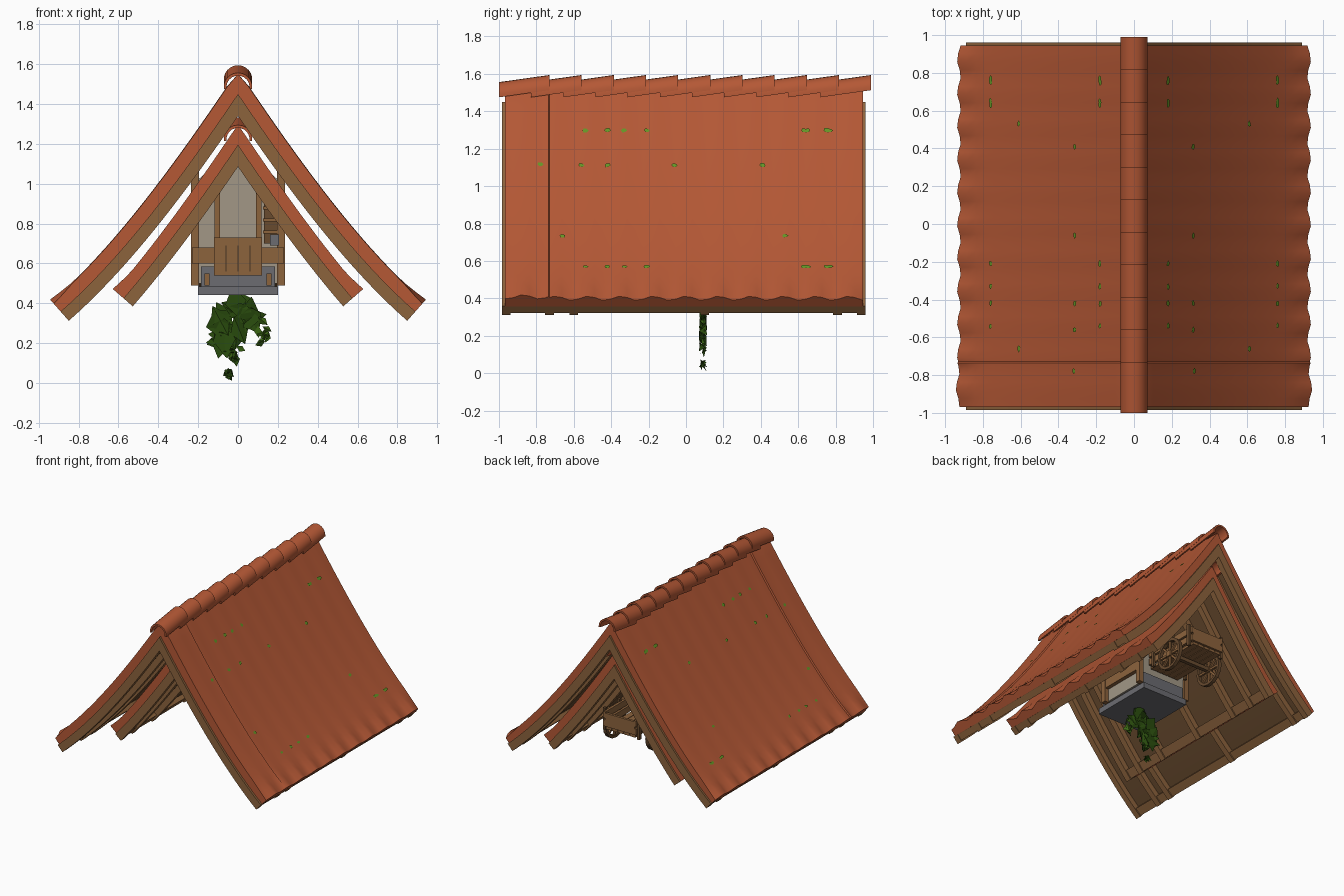
import bpy, bmesh, math, random
from mathutils import Matrix

if "Cube" in bpy.data.objects:
    bpy.data.objects.remove(bpy.data.objects["Cube"])

random.seed(4)


def material(name, rgb):
    m = bpy.data.materials.new(name)
    m.diffuse_color = (*rgb, 1)
    m.use_nodes = True
    m.node_tree.nodes["Principled BSDF"].inputs["Base Color"].default_value = m.diffuse_color
    return m


TILE = material("terracotta", (0.46, 0.098, 0.036))
WOOD = material("brown wood", (0.265, 0.125, 0.046))
DARK = material("dark plank", (0.14, 0.07, 0.028))
STONE = material("grey stone", (0.15, 0.15, 0.165))
PLASTER = material("plaster", (0.36, 0.31, 0.24))
LEAF = material("dark leaf", (0.022, 0.07, 0.004))
LIGHT_LEAF = material("light leaf", (0.05, 0.15, 0.008))
MOSS = material("moss", (0.13, 0.3, 0.02))


def make(name, verts, faces, mat, smooth=False):
    me = bpy.data.meshes.new(name)
    me.from_pydata(verts, [], faces)
    bm = bmesh.new()
    bm.from_mesh(me)
    bmesh.ops.recalc_face_normals(bm, faces=bm.faces)
    bm.to_mesh(me)
    bm.free()
    me.materials.append(mat)
    ob = bpy.data.objects.new(name, me)
    bpy.context.collection.objects.link(ob)
    if smooth:
        bpy.ops.object.select_all(action='DESELECT')
        ob.select_set(True)
        bpy.context.view_layer.objects.active = ob
        bpy.ops.object.shade_smooth_by_angle(angle=math.radians(35))
    return ob


def box(name, x0, x1, y0, y1, z0, z1, mat):
    v = [(x, y, z) for x in (x0, x1) for y in (y0, y1) for z in (z0, z1)]
    f = [(0, 1, 3, 2), (4, 6, 7, 5), (0, 4, 5, 1), (2, 3, 7, 6), (0, 2, 6, 4), (1, 5, 7, 3)]
    return make(name, v, f, mat)


# Sagging roof profile, with offset d measured below the tile surface
def roof_point(t, d):
    slope = -1.482 + 0.6775 * t ** 1.5
    n = math.hypot(slope, 1)
    return t + d * slope / n, 1.55 - 1.482 * t + 0.271 * t ** 2.5 - d / n


def layer(name, d0, d1, ys, xmax, drop, mat, wave=None, smooth=False, n=20):
    def row(d, y, use_wave):
        t0 = 0.0
        for _ in range(30):                       # mitre at the ridge
            t0 = max(0, t0 - roof_point(t0, d)[0])
        pts = []
        for i in range(n + 1):
            t = t0 + (xmax - t0) * i / n
            w = wave(y, t / xmax) if use_wave and wave and i else 0
            x, z = roof_point(t, d - w)
            pts.append((x, y, z - drop))
        return [(-x, y, z) for x, y, z in pts[:0:-1]] + pts

    verts, faces = [], []
    m = 2 * n + 1
    for y in ys:
        verts += row(d0, y, True) + row(d1, y, False)
    for j in range(len(ys) - 1):
        a, b = j * 2 * m, (j + 1) * 2 * m
        for o in (0, m):
            faces += [(a + o + i, a + o + i + 1, b + o + i + 1, b + o + i) for i in range(m - 1)]
        faces += [(a + e, b + e, b + m + e, a + m + e) for e in (0, m - 1)]
    for a in (0, (len(ys) - 1) * 2 * m):
        faces += [(a + i, a + i + 1, a + m + i + 1, a + m + i) for i in range(m - 1)]
    return make(name, verts, faces, mat, smooth)


def wave(y, u):
    ramp = max(0, (u - 0.88) / 0.12)
    return (0.0012 + 0.014 * ramp) * math.cos(2 * math.pi * y / 0.174)


def front_band_wave(y, u):
    return wave(y, u) + (0.01 if y < -0.73 else 0)


def eave_beams(name, y0, y1, t, drop):
    # long beams under the planks, one on each side
    for s in (-1, 1):
        c = [roof_point(a, d) for a, d in ((t - 0.045, .06), (t, .06), (t, .108), (t - 0.045, .108))]
        v = [(s * x, y, z - drop) for y in (y0, y1) for x, z in c]
        make(name, v, [(0, 1, 2, 3), (4, 5, 6, 7)] +
             [(i, (i + 1) % 4, (i + 1) % 4 + 4, i + 4) for i in range(4)], WOOD)


def ridge_caps(name, y_start, count, drop):
    # overlapping tilted half-round tiles
    verts, faces, k = [], [], 12
    for c in range(count):
        o = len(verts)
        y0 = y_start + 0.172 * c
        for y, zb in ((y0, 1.484), (y0 + 0.27, 1.522)):
            for r in (0.072, 0.058):
                for i in range(k + 1):
                    a = math.pi * (1.08 * i / k - 0.04)
                    verts.append((r * math.cos(a), y, zb - drop + r * math.sin(a)))
        s = k + 1
        for i in range(k):
            faces += [(o + i, o + i + 1, o + 2 * s + i + 1, o + 2 * s + i),
                      (o + s + i, o + s + i + 1, o + 3 * s + i + 1, o + 3 * s + i),
                      (o + i, o + i + 1, o + s + i + 1, o + s + i),
                      (o + 2 * s + i, o + 2 * s + i + 1, o + 3 * s + i + 1, o + 3 * s + i)]
        faces += [(o + e, o + 2 * s + e, o + 3 * s + e, o + s + e) for e in (0, k)]
    make(name, verts, faces, TILE, True)


def roof(name, y0, y1, xmax, drop, rafters, wv):
    n = round((y1 - y0) / 0.0435)
    ys = [y0 + (y1 - y0) * i / n for i in range(n + 1)]
    if y0 < -0.9:
        ys = sorted(ys + [-0.735, -0.729])
    layer(name + "_tiles", 0, 0.058, ys, xmax, drop, TILE, wv, True)
    layer(name + "_planks", 0.058, 0.073, [y0 + 0.01, y1 - 0.01], xmax - 0.005, drop, DARK)
    eave_beams(name + "_eave_beam", y0 + 0.01, y1 - 0.01, xmax - 0.003, drop)
    for i, y in enumerate(rafters):
        layer(f"{name}_rafter_{i}", 0.056, 0.118, [y - .023, y + .023], xmax, drop, WOOD)


# Outer and inner roofs
roof("outer_roof", -0.968, 0.945, 0.927, 0, [-0.962, -0.73, -0.6, 0.1, 0.81, 0.937], front_band_wave)
roof("inner_roof", -0.70, 0.885, 0.617, 0.255, [-0.69, -0.55, -0.3, 0.1, 0.5, 0.7, 0.877], wave)
ridge_caps("outer_ridge_caps", -1.0, 11, 0)
ridge_caps("inner_ridge_caps", -0.73, 9, 0.262)

# Moss specks lying on the tiles
mv, mf = [], []
cols = (-0.54, -0.42, -0.33, -0.21, 0.63, 0.65, 0.75, 0.77)
for t, row in ((0.175, cols), (0.755, cols), (0.308, (-.78, -.56, -.42, -.06, .41)), (0.605, (-.66, .53))):
    for y in row:
        for side in (-1, 1):
            o = len(mv)
            for k in range(6):
                a = k * math.pi / 3
                r = random.uniform(0.012, 0.02)
                x, z = roof_point(t + 0.5 * r * math.sin(a), -0.007 if y > -.73 else -.015)
                mv.append((side * x, y + r * math.cos(a), z))
            mf.append(tuple(range(o, o + 6)))
make("moss_specks", mv, mf, MOSS)

# Small house: gabled plaster core on a stone base
gable = [(-0.2, 0.5), (0.2, 0.5), (0.2, 1.02), (0, 1.2), (-0.2, 1.02)]
hv = [(x, y, z) for y in (-0.06, 0.32) for x, z in gable]
make("house_walls", hv, [(0, 1, 2, 3, 4), (5, 6, 7, 8, 9)] +
     [(i, (i + 1) % 5, (i + 1) % 5 + 5, i + 5) for i in range(5)], PLASTER)
box("stone_base", -0.2, 0.2, -0.16, 0.35, 0.44, 0.485, STONE)
box("stone_step", -0.185, 0.185, -0.13, 0.33, 0.485, 0.585, STONE)
for s in (-1, 1):
    for y in (-0.07, 0.32):
        box("corner_post", s * 0.215 - 0.02, s * 0.215 + 0.02, y - 0.02, y + 0.02, 0.49, 1.06, WOOD)
    box("side_rail", s * 0.215 - 0.015, s * 0.215 + 0.015, -0.07, 0.32, 0.6, 0.67, WOOD)
    box("door_post", s * 0.105 - 0.014, s * 0.105 + 0.014, -0.09, -0.06, 0.6, 1.03, WOOD)
    box("step_bracket", s * 0.155 - 0.012, s * 0.155 + 0.012, -0.15, -0.12, 0.49, 0.55, WOOD)
box("front_rail", -0.23, 0.23, -0.1, -0.06, 0.6, 0.68, WOOD)
box("front_bench", -0.12, 0.12, -0.17, -0.09, 0.54, 0.73, WOOD)
for x in (-0.06, 0.0, 0.06):
    box("bench_slot", x - 0.004, x + 0.004, -0.174, -0.168, 0.56, 0.69, DARK)
box("lattice_panel", 0.13, 0.195, -0.075, -0.058, 0.7, 0.97, DARK)
for i in range(4):
    box("lattice_bar", 0.125, 0.2, -0.085, -0.07, 0.75 + i * 0.06, 0.765 + i * 0.06, WOOD)
box("lantern", 0.16, 0.205, -0.12, -0.08, 0.69, 0.745, STONE)

# Two-wheeled cart behind the house
for i in range(5):
    x = -0.13 + i * 0.052
    box("cart_deck_plank", x, x + 0.047, 0.34, 0.82, 0.625, 0.645, WOOD)
for s in (-1, 1):
    for z in (0.65, 0.715):
        box("cart_side_board", s * 0.135 - 0.01, s * 0.135 + 0.01, 0.34, 0.83, z, z + 0.05, WOOD)
    for y in (0.4, 0.62, 0.8):
        box("cart_stake", s * 0.15 - 0.01, s * 0.15 + 0.01, y - 0.012, y + 0.012, 0.61, 0.785, DARK)
box("cart_tail_board", -0.13, 0.13, 0.81, 0.83, 0.65, 0.755, WOOD)
box("cart_axle", -0.2, 0.2, 0.615, 0.645, 0.585, 0.615, DARK)


def wheel(name, x, y, z, r):
    v, f, n = [], [], 16
    for i in range(n):
        a = 2 * math.pi * i / n
        for rr, dx in ((r, -.014), (r, .014), (r * .82, .014), (r * .82, -.014)):
            v.append((x + dx, y + rr * math.cos(a), z + rr * math.sin(a)))
    for i in range(n):
        j = (i + 1) % n
        f += [(4 * i + k, 4 * j + k, 4 * j + (k + 1) % 4, 4 * i + (k + 1) % 4) for k in range(4)]
    make(name + "_rim", v, f, DARK)
    for i in range(4):
        ob = box(name + "_spoke", -.008, .008, -r * .85, r * .85, -.008, .008, WOOD)
        ob.matrix_world = Matrix.Translation((x, y, z)) @ Matrix.Rotation(i * math.pi / 4, 4, 'X')
    box(name + "_hub", x - .02, x + .02, y - .022, y + .022, z - .022, z + .022, WOOD)


for s, nm in ((-1, "left_wheel"), (1, "right_wheel")):
    wheel(nm, s * 0.185, 0.63, 0.6, 0.125)


# Hanging vine: random angular leaves in a thin sheet at y = 0.09
def leaves(name, blobs, size, mat):
    v, f = [], []
    for cx, cz, rx, rz, count in blobs:
        for _ in range(count):
            a, q = random.uniform(0, 6.28), math.sqrt(random.random())
            px, pz = cx + rx * q * math.cos(a), cz + rz * q * math.sin(a)
            s, b, o = size * random.uniform(.7, 1.2), random.uniform(0, 6.28), len(v)
            for k in range(4):
                ang = b + k * math.pi / 2
                ln = s * (1 if k % 2 == 0 else 0.65)
                v.append((px + ln * math.cos(ang), 0.09 + random.uniform(-.022, .022),
                          max(0.0, pz + ln * math.sin(ang))))
            f += [(o, o + 1, o + 2), (o, o + 2, o + 3)]
    make(name, v, f, mat)


leaves("vine_leaves", [(0.02, 0.39, .06, .04, 7), (-.05, .27, .06, .08, 12), (0.07, 0.33, .05, .02, 4)], 0.075, LEAF)
leaves("vine_tail", [(-.04, .11, .03, .07, 12), (-.04, .04, .015, .02, 4), (-.11, .22, .03, .03, 3)], 0.03, LEAF)
leaves("vine_tips", [(.13, .27, .03, .05, 8), (.12, .2, .012, .02, 2), (-.01, .15, .05, .03, 3)], 0.026, LIGHT_LEAF)
